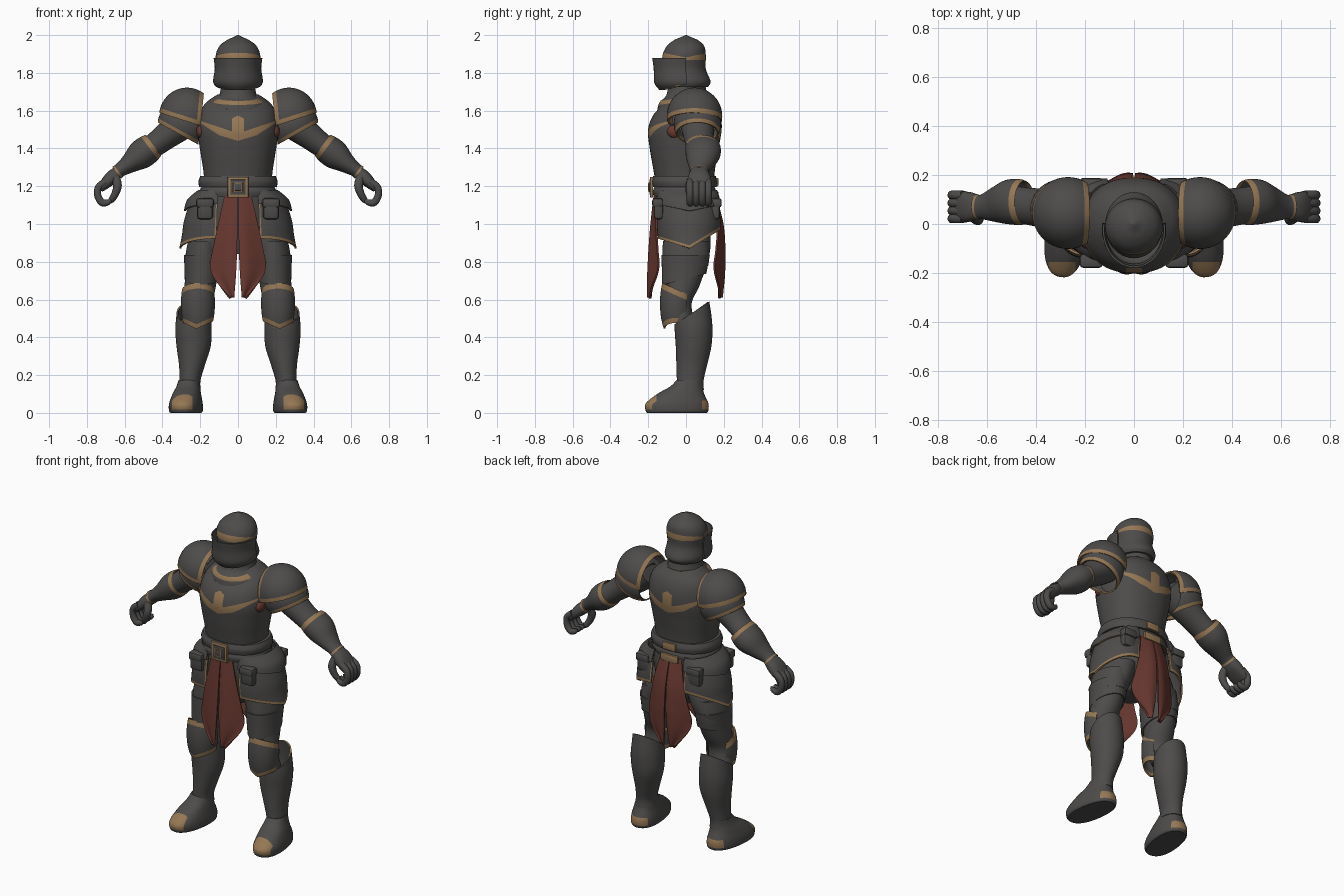
import bpy, bmesh, math
from mathutils import Vector, Matrix

if "Cube" in bpy.data.objects:
    bpy.data.objects.remove(bpy.data.objects["Cube"])


def material(name, rgb):
    m = bpy.data.materials.new(name)
    m.use_nodes = True
    m.diffuse_color = (*rgb, 1)
    m.node_tree.nodes["Principled BSDF"].inputs["Base Color"].default_value = (*rgb, 1)
    return m


STEEL, GOLD, RED = 0, 1, 2
MATS = [material("dark steel", (0.075, 0.072, 0.07)),
        material("dull gold", (0.30, 0.185, 0.09)),
        material("red cloth", (0.14, 0.04, 0.03))]
PAIR, SINGLE = (1, -1), (0,)


def smooth(rows, n):
    """Catmull-Rom interpolation through rows of numbers."""
    out = []
    for i in range(len(rows) - 1):
        a, b, c, d = (rows[max(0, min(len(rows) - 1, i + k))] for k in (-1, 0, 1, 2))
        for k in range(n):
            t = k / n
            out.append([q + t / 2 * (r - p + t * (2 * p - 5 * q + 4 * r - s + t * (3 * (q - r) + s - p)))
                        for p, q, r, s in zip(a, b, c, d)])
    return out + [list(rows[-1])]


def skin(bm, rings, closed):
    grid = [[bm.verts.new(p) for p in ring] for ring in rings]
    for lo, hi in zip(grid, grid[1:]):
        for j in range(len(lo) - (not closed)):
            k = (j + 1) % len(lo)
            bm.faces.new((lo[j], lo[k], hi[k], hi[j]))
    return grid


def loft(rows, n=5, seg=40, arc=None, path=False, power=2.0, caps=True):
    """Skin elliptical sections (x, y, z, rx, ry), level or square to their path."""
    bm, rows, rings = bmesh.new(), smooth(rows, n), []
    a0, a1 = arc or (0, 360)
    for i, (x, y, z, rx, ry) in enumerate(rows):
        across = Vector((1, 0, 0))
        if path:
            t = Vector(rows[min(i + 1, len(rows) - 1)][:3]) - Vector(rows[max(i - 1, 0)][:3])
            across = t.cross(Vector((0, 1, 0))).normalized()
        ring = []
        for j in range(seg + bool(arc)):
            a = math.radians(a0 + (a1 - a0) * j / seg)
            c, s = (math.copysign(abs(f(a)) ** (2 / power), f(a)) for f in (math.cos, math.sin))
            ring.append(Vector((x, y, z)) + across * rx * c + Vector((0, ry * s, 0)))
        rings.append(ring)
    grid = skin(bm, rings, not arc)
    if caps and not arc:
        bm.faces.new(grid[0])
        bm.faces.new(grid[-1])
    return bm


def ball(centre, radii):
    bm = bmesh.new()
    bmesh.ops.create_uvsphere(bm, u_segments=40, v_segments=24, radius=1)
    bm.transform(Matrix.Translation(centre) @ Matrix.Diagonal((*radii, 1)))
    return bm


def box(centre, size, bevel=0.004):
    bm = bmesh.new()
    bmesh.ops.create_cube(bm, size=1)
    bm.transform(Matrix.Translation(centre) @ Matrix.Diagonal((*size, 1)))
    bmesh.ops.bevel(bm, geom=bm.edges[:], offset=bevel, segments=2, affect='EDGES', profile=0.5)
    return bm


def cut(bm, co, no, clear=False):
    bmesh.ops.bisect_plane(bm, geom=bm.verts[:] + bm.edges[:] + bm.faces[:], dist=1e-5,
                           plane_co=co, plane_no=no, clear_inner=clear)


def finish(bm, name, sides=PAIR, mat=STEEL, trims=(), lines=(), rule=None, thick=0):
    """Trim with gold borders, score colour lines, thicken, colour and mirror."""
    planes = [(Vector(co), Vector(no).normalized(), w) for co, no, w in trims]
    for co, no, w in planes:
        cut(bm, co, no, True)
    for co, no, w in planes:
        if w:
            cut(bm, co + no * w, no)
    for co, no in lines:
        cut(bm, co, no)
    bmesh.ops.recalc_face_normals(bm, faces=bm.faces[:])
    if thick:
        bmesh.ops.solidify(bm, geom=bm.faces[:], thickness=thick)
    for f in bm.faces:
        c = f.calc_center_median()
        gold = any((c - co).dot(no) < w for co, no, w in planes) or (rule and rule(c))
        f.material_index = GOLD if gold else mat
        f.smooth = True
    for s in sides:
        b = bm.copy()
        if s < 0:
            b.transform(Matrix.Diagonal((-1, 1, 1, 1)))
        bmesh.ops.recalc_face_normals(b, faces=b.faces[:])
        full = {1: "left_", -1: "right_", 0: ""}[s] + name
        me = bpy.data.meshes.new(full)
        b.to_mesh(me)
        b.free()
        for m in MATS:
            me.materials.append(m)
        me.set_sharp_from_angle(angle=math.radians(42))
        bpy.context.collection.objects.link(bpy.data.objects.new(full, me))
    bm.free()


# Helmet: dome with a brow band, and a visor over the face
dome = [(0, -.01, 1.725, .108, .125), (0, -.005, 1.755, .118, .135), (0, -.01, 1.82, .11, .115),
        (0, -.01, 1.89, .118, .115), (0, -.003, 1.94, .1, .1), (0, 0, 1.972, .062, .066),
        (0, 0, 1.988, .028, .03), (0, 0, 2, .004, .004)]
finish(loft(dome), "helmet_dome", SINGLE,
       lines=[((0, 0, 1.868), (0, 0, 1)), ((0, 0, 1.882), (0, .2, 1)), ((0, 0, 1.882), (0, -.2, 1))],
       rule=lambda c: 1.868 < c.z < 1.882 + .2 * abs(c.y))
visor = [(0, -.02, 1.715, .09, .115), (0, -.02, 1.75, .123, .14), (0, -.025, 1.82, .115, .138),
         (0, -.025, 1.88, .121, .146)]
finish(loft(visor, arc=(-190, 10)), "visor", SINGLE, thick=.008,
       trims=[((0, -.15, 1.705), (0, -.25, 1), 0)])

# Neck and gorget
collar = [(0, .005, 1.59, .17, .16), (0, .0, 1.645, .145, .14), (0, .005, 1.68, .1, .11),
          (0, .005, 1.77, .085, .09)]
finish(loft(collar), "gorget", SINGLE,
       lines=[((0, 0, h), (0, -.15, 1)) for h in (1.652, 1.672)],
       rule=lambda c: 1.652 < c.z - .15 * c.y < 1.672)

# Breastplate and backplate with a winged emblem
torso = [(0, -.008, 1.23, .178, .155), (0, -.01, 1.3, .186, .165), (0, -.01, 1.4, .202, .182),
         (0, -.006, 1.5, .215, .195), (0, .006, 1.58, .205, .177), (0, .025, 1.64, .172, .135),
         (0, .03, 1.685, .11, .09)]
edges = [(.65, 1.405), (.3, 1.44), (-.5, 1.575), (.33, 1.48)]
emblem = [((0, 0, z), (-k * s, 0, 1)) for k, z in edges for s in PAIR]
emblem += [((x * s, 0, 0), (1, 0, 0)) for x in (.032, .2) for s in PAIR]


def in_emblem(c):
    u = abs(c.x)
    top = 1.575 - .5 * u if u < .032 else 1.48 + .33 * u
    return u < .2 and max(1.405 + .65 * u, 1.44 + .3 * u) < c.z < top


finish(loft(torso, seg=64, power=2.2), "cuirass", SINGLE, lines=emblem, rule=in_emblem)
finish(ball((.197, -.06, 1.49), (.024, .04, .035)), "underarm_cloth", mat=RED)

# Belt, buckle and hips
for name, z0, z1, r in (("belt", 1.195, 1.255, .205), ("lower_belt", 1.145, 1.198, .198)):
    rows = [(0, -.008, z0, r, r - .035), (0, -.008, (z0 + z1) / 2, r + .005, r - .03),
            (0, -.008, z1, r - .006, r - .04)]
    finish(loft(rows, power=2.2), name, SINGLE)
for i, (half, mat) in enumerate(((.055, GOLD), (.04, STEEL), (.026, GOLD), (.019, STEEL))):
    finish(box((0, -.182 - .004 * i, 1.195), (2 * half, .016, 2 * half), .003), f"buckle_layer_{i}", SINGLE, mat)
for z, w in ((1.222, .09), (1.15, .12)):
    finish(box((0, .163, z), (w, .016, .045)), "rear_belt_plate", SINGLE, GOLD)
finish(loft([(0, 0, .84, .07, .09), (0, 0, .92, .17, .12), (0, 0, 1.05, .195, .15),
             (0, -.005, 1.17, .185, .15)]), "hips", SINGLE)

# Shoulders: large pauldron and a lower lame
finish(ball((.27, .045, 1.57), (.148, .147, .152)), "pauldron", thick=.01,
       trims=[((.23, 0, 1.53), (-.32, 0, 1), .024), ((.185, 0, 1.65), (1, 0, .1), .022)])
finish(ball((.287, .06, 1.53), (.138, .125, .13)), "shoulder_lame", thick=.008,
       trims=[((.31, 0, 1.475), (-.55, 0, 1), .02), ((.21, 0, 1.5), (1, 0, 0), 0)])

# Arms
finish(loft([(.2, .05, 1.6, .08, .09), (.3, .06, 1.53, .085, .09), (.4, .068, 1.45, .068, .078),
             (.48, .08, 1.39, .062, .075)], path=True), "upper_arm")
finish(loft([(.435, .085, 1.425, .062, .085), (.47, .09, 1.4, .076, .094), (.52, .09, 1.362, .076, .09),
             (.575, .08, 1.32, .052, .07), (.625, .07, 1.285, .037, .05), (.65, .07, 1.266, .043, .056)],
            path=True), "vambrace",
       trims=[((.45, 0, 1.42), (.8, 0, -.6), .026), ((.642, 0, 1.272), (-.8, 0, .6), .012)])

# Hands: palm, curled fingers and thumb
finish(loft([(.63, .07, 1.28, .03, .045), (.67, .07, 1.245, .036, .06), (.71, .07, 1.205, .026, .062),
             (.73, .07, 1.18, .015, .055)], path=True, power=2.4), "palm")
for i in range(4):
    y, r = .022 + .032 * i, .019
    finish(loft([(.7, y, 1.225, r, r), (.738, y, 1.195, r, r), (.742, y, 1.15, r, r),
                 (.718, y, 1.112, r, r), (.684, y, 1.118, .015, .015), (.675, y, 1.135, .006, .006)],
                path=True, seg=14), f"finger_{i + 1}")
finish(loft([(.652, .04, 1.255, .024, .026), (.638, .02, 1.205, .023, .024), (.65, .02, 1.16, .02, .02),
             (.672, .03, 1.125, .016, .016), (.685, .03, 1.112, .005, .005)], path=True, seg=16), "thumb")

# Tassets: an upper lame and a pointed plate on each hip, with pouches
finish(loft([(.11, .01, 1.18, .1, .155), (.12, .012, 1.13, .148, .168), (.125, .015, 1.07, .162, .178)],
            arc=(-95, 95)), "upper_tasset", thick=.01,
       trims=[((.2, .02, 1.07), (0, s * .2, 1), 0) for s in PAIR])
finish(loft([(.12, .012, 1.13, .13, .155), (.125, .015, 1.02, .16, .168), (.125, .015, .94, .172, .165),
             (.125, .015, .86, .188, .15)], arc=(-95, 95)), "lower_tasset", thick=.01,
       trims=[((.2, .02, .872), (0, .3, 1), .014), ((.2, .02, .872), (0, -.6, 1), .014),
              ((.112, 0, 1), (1, 0, .05), .01)])
for y, name in ((-.155, "front_pouch"), (.165, "rear_pouch")):
    finish(box((.175, y * .94, 1.08), (.085, .05, .11), .016), name)
    finish(box((.175, y * .97, 1.112), (.094, .058, .05), .014), name + "_flap")

# Split cloth panels, front and back
outline = [(1.15, .002, .072), (1.0, .003, .105), (.86, .005, .135), (.78, .008, .148),
           (.71, .012, .125), (.61, .02, .04)]
for name, sign, depths in (("front_cloth", -1, (.172, .188, .198, .202, .204, .202)),
                           ("rear_cloth", 1, (.16, .198, .208, .207, .203, .19))):
    bm, rings = bmesh.new(), []
    for z, x0, x1, d in smooth([(*o, d) for o, d in zip(outline, depths)], 6):
        ring = []
        for j in range(13):
            x = x0 + (x1 - x0) * j / 12
            fold = .006 * math.sin(j / 12 * math.tau) * (1.15 - z) / .5
            ring.append((x, sign * (d - 2.4 * x * x + fold), z))
        rings.append(ring)
    skin(bm, rings, False)
    finish(bm, name, mat=RED, thick=.01)

# Thighs and cuisses
finish(loft([(.125, .005, .98, .1, .12), (.16, .01, .88, .095, .12), (.188, .0, .78, .088, .108),
             (.2, -.02, .67, .083, .09), (.213, -.04, .58, .076, .07), (.23, -.015, .48, .07, .06)]), "thigh")
finish(loft([(.18, .0, .91, .085, .122), (.187, 0, .84, .09, .125), (.19, -.002, .78, .092, .12)]),
       "upper_cuisse")
finish(loft([(.187, -.002, .835, .1, .128), (.19, -.008, .76, .093, .12), (.194, -.014, .68, .088, .112)],
            caps=False), "lower_cuisse", thick=.009, trims=[((.19, -.1, .685), (0, -.25, 1), 0)])

# Knee guards
finish(ball((.212, -.05, .58), (.09, .088, .21)), "knee_guard", thick=.009,
       trims=[((.21, -.13, .69), (0, -.45, -1), .03), ((.22, 0, .445), (-.45, 0, 1), .022),
              ((.22, 0, .445), (.45, 0, 1), .022), ((0, .005, 0), (0, -1, 0), 0)])

# Greaves, rising at the back of the knee
finish(loft([(.235, .035, .62, .085, .083), (.235, .038, .52, .091, .096), (.236, .04, .44, .096, .1),
             (.235, .04, .35, .09, .094), (.244, .03, .25, .068, .081), (.255, .022, .17, .056, .071),
             (.257, .02, .12, .06, .075)], caps=False), "greave", thick=.009,
       trims=[((.23, .11, .58), (0, .65, -1), 0)])

# Armoured shoes, turned slightly outward, with gold toes and heels
shoe = loft([(.262, -.05, 0, .078, .16), (.262, -.05, .012, .086, .167), (.262, -.05, .05, .085, .167),
             (.26, -.03, .1, .073, .125), (.257, .0, .14, .061, .085), (.257, .018, .175, .052, .068)], power=2.3)
bmesh.ops.rotate(shoe, verts=shoe.verts[:], cent=(.25, .05, 0), matrix=Matrix.Rotation(math.radians(8), 3, 'Z'))
finish(shoe, "shoe",
       lines=[((0, -.155, 0), (0, 1, 0)), ((0, .085, 0), (0, 1, 0)), ((0, 0, .018), (0, 0, 1)),
              ((0, 0, .065), (0, 0, 1)), ((.24, 0, 0), (1, 0, 0)), ((.35, 0, 0), (1, 0, 0))],
       rule=lambda c: c.z > .018 and ((c.y < -.155 and .24 < c.x < .35) or (c.y > .085 and c.z < .065)))
